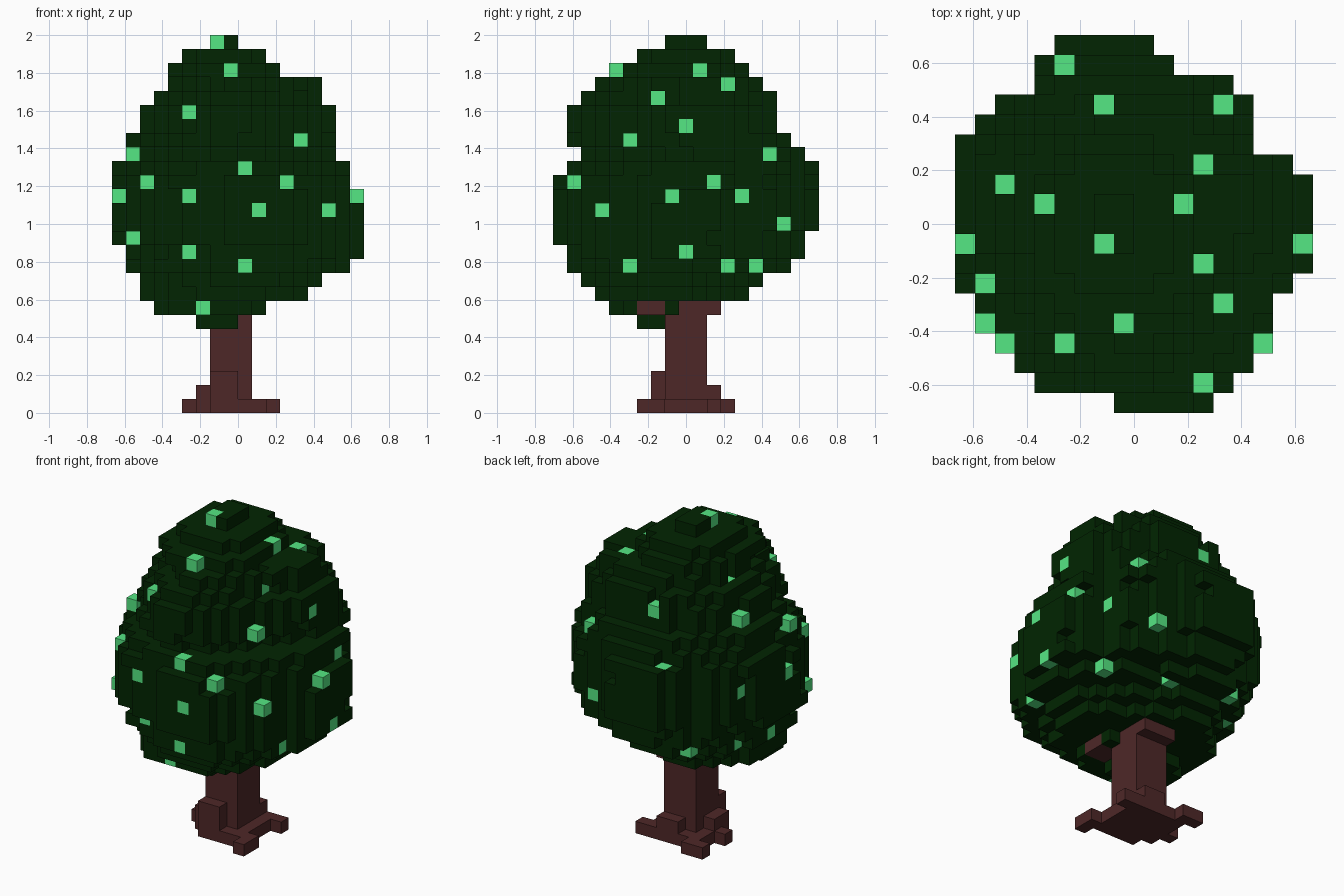
import bpy, bmesh

if "Cube" in bpy.data.objects:
    bpy.data.objects.remove(bpy.data.objects["Cube"])

# Block grid: 18 x 19 x 27 cells
S = 2 / 27
X0, Y0 = -9 * S, -9.5 * S


def material(name, rgb):
    m = bpy.data.materials.new(name)
    m.diffuse_color = (*rgb, 1)
    m.use_nodes = True
    m.node_tree.nodes["Principled BSDF"].inputs["Base Color"].default_value = m.diffuse_color
    return m


GREEN = material("dark green", (0.0005, 0.0185, 0.0005))
LIME = material("light green", (0.1, 0.88, 0.25))
BROWN = material("bark brown", (0.076, 0.0205, 0.0205))

# Crown extents per layer from layer 6 upward: x start, x end, y start, y end
LAYERS = [
    (6, 9, 6, 8), (3, 11, 4, 9), (2, 14, 3, 14), (2, 15, 2, 15),
    (1, 17, 1, 17), (1, 18, 1, 18), (0, 18, 0, 18), (0, 18, 0, 19),
    (0, 18, 0, 19), (0, 18, 0, 19), (0, 17, 0, 19), (0, 17, 1, 19),
    (1, 16, 2, 18), (1, 16, 1, 17), (2, 16, 1, 16), (2, 16, 1, 16),
    (3, 15, 2, 16), (4, 15, 3, 15), (4, 12, 4, 14), (5, 11, 6, 13),
    (7, 9, 8, 11)]

# Plan outline: x start and end for each y row
OUTLINE = [
    (8, 13), (4, 14), (3, 15), (2, 16), (1, 16), (1, 16), (0, 17), (0, 18),
    (0, 18), (0, 18), (0, 18), (0, 18), (0, 17), (0, 15), (1, 15), (2, 15),
    (4, 14), (4, 11), (5, 10)]


def box(x0, x1, y0, y1, z0, z1):
    return {(x, y, z) for x in range(x0, x1) for y in range(y0, y1) for z in range(z0, z1)}


def power(z, right, back):
    """Corner fullness of the crown for each quarter and height."""
    if z >= 24 or z < 8:
        return 2.1
    if right and back:
        return 2.1 if z >= 17 else 1.5 if z > 10 else 1.3
    if right:
        return 1.3 if z >= 18 else 2.0
    if back:
        return 1.8
    return 1.45 if z >= 18 else 1.9


# Crown: a rounded slab per layer, trimmed by the plan outline
crown = set()
for z, (xa, xb, ya, yb) in enumerate(LAYERS, 6):
    mx, cy = (xa + xb) / 2, (ya + yb) / 2
    if 17 <= z <= 23:                     # upper mass leans to the back
        mx, cy = mx - 0.5, cy + 1.5
    elif 11 <= z < 17:
        cy += 0.5
    for x, y, _ in box(xa, xb, ya, yb, z, z + 1):
        dy = y + 0.5 - cy
        cx = mx
        if 8 <= z < 18:                   # front lobe sits right, back lobe left
            cx += -1.5 if dy > 0 else 1.0
        dx = x + 0.5 - cx
        u = dx / (xb - cx) if dx > 0 else dx / (xa - cx)
        v = dy / (yb - cy) if dy > 0 else dy / (ya - cy)
        p = power(z, dx > 0, dy > 0)
        if u ** p + v ** p <= 1.03 and OUTLINE[y][0] <= x < OUTLINE[y][1]:
            crown.add((x, y, z))

# Trunk with flared top and spreading roots
trunk = box(7, 10, 8, 11, 0, 9) | box(7, 10, 9, 12, 7, 9) | box(9, 11, 6, 8, 7, 8)
trunk |= box(7, 10, 7, 12, 0, 1) | box(6, 11, 8, 11, 0, 1)
trunk |= box(6, 7, 8, 10, 1, 2) | box(7, 9, 7, 8, 1, 3) | box(8, 10, 11, 12, 1, 2)
trunk |= {(10, 7, 0), (11, 7, 0), (11, 6, 0), (10, 11, 0), (11, 11, 0),
          (5, 9, 0), (6, 11, 0), (6, 12, 0), (5, 12, 0)}
crown.add((10, 8, 7))
crown -= trunk

# Highlights with known positions, and the sides (t, f, r) they are seen from
KNOWN = {(7, 8, 26): "tf", (8, 4, 24): "tfr", (0, 8, 15): "tf", (17, 8, 15): "tfr",
         (15, 3, 14): "tfr", (13, 5, 19): "tfr", (12, 1, 16): "tfr", (1, 6, 18): "tf",
         (2, 3, 16): "tf", (12, 7, 22): "tr", (13, 15, 18): "tr", (12, 12, 23): "tr",
         (11, 10, 24): "tr", (4, 10, 22): "t", (2, 11, 20): "t", (7, 15, 21): "t",
         (5, 17, 17): "t", (9, 14, 10): "r", (14, 12, 10): "r"}
for (x, y, z), seen in KNOWN.items():     # keep the line of sight open
    if "t" in seen:
        crown -= box(x, x + 1, y, y + 1, z + 1, 27)
    if "f" in seen:
        crown -= box(x, x + 1, 0, y, z, z + 1)
    if "r" in seen:
        crown -= box(x + 1, 18, y, y + 1, z, z + 1)
spots = set(KNOWN)


def outermost(axis, side, a, b):
    """Outermost crown cell along an axis, for the other two coordinates a, b."""
    line = [c for c in crown if tuple(c[i] for i in range(3) if i != axis) == (a, b)]
    if line:
        spots.add((max if side > 0 else min)(line, key=lambda c: c[axis]))


# Highlights set into each side of the crown
SIDES = [
    (1, -1, [(5, 21), (9, 17), (5, 15), (10, 14), (5, 11), (9, 10), (6, 7), (1, 12)]),
    (0, 1, [(9, 20), (11, 16), (13, 15), (9, 11), (5, 10)]),
    (1, 1, [(12, 13), (4, 10)]),
    (0, -1, [(13, 15), (12, 10), (9, 10)]),
]
for axis, side, pairs in SIDES:
    for a, b in pairs:
        outermost(axis, side, a, b)
crown -= spots
solid = crown | spots | trunk

# Face directions with their corner offsets
FACES = {
    (1, 0, 0): ((1, 0, 0), (1, 1, 0), (1, 1, 1), (1, 0, 1)),
    (-1, 0, 0): ((0, 1, 0), (0, 0, 0), (0, 0, 1), (0, 1, 1)),
    (0, 1, 0): ((1, 1, 0), (0, 1, 0), (0, 1, 1), (1, 1, 1)),
    (0, -1, 0): ((0, 0, 0), (1, 0, 0), (1, 0, 1), (0, 0, 1)),
    (0, 0, 1): ((0, 0, 1), (1, 0, 1), (1, 1, 1), (0, 1, 1)),
    (0, 0, -1): ((0, 1, 0), (1, 1, 0), (1, 0, 0), (0, 0, 0)),
}


def build(name, cells, mat):
    """Make one object from the exposed faces of its cells."""
    bm = bmesh.new()
    for x, y, z in sorted(cells):
        for (dx, dy, dz), corners in FACES.items():
            if (x + dx, y + dy, z + dz) not in solid:
                bm.faces.new([bm.verts.new((X0 + (x + i) * S, Y0 + (y + j) * S, (z + k) * S))
                              for i, j, k in corners])
    bmesh.ops.remove_doubles(bm, verts=bm.verts, dist=1e-4)
    mesh = bpy.data.meshes.new(name)
    bm.to_mesh(mesh)
    bm.free()
    mesh.materials.append(mat)
    bpy.context.collection.objects.link(bpy.data.objects.new(name, mesh))


build("crown", crown, GREEN)
build("leaf_highlights", spots, LIME)
build("trunk", trunk, BROWN)
